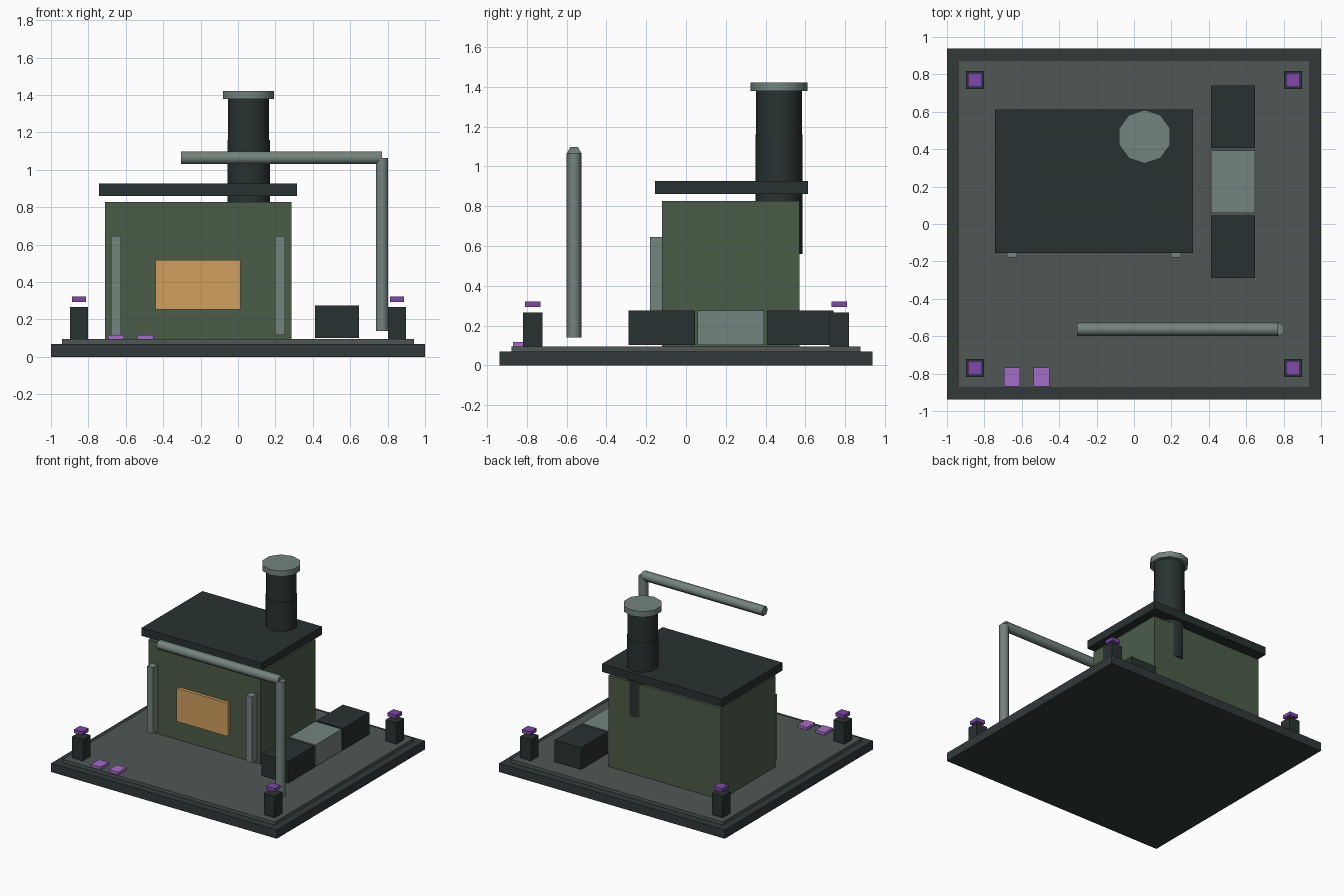
import bpy
from math import radians

if "Cube" in bpy.data.objects:
    bpy.data.objects.remove(bpy.data.objects["Cube"])


def material(name, r, g, b):
    # 0-255 screen colour to linear
    m = bpy.data.materials.new(name)
    m.diffuse_color = [(c / 255) ** 2.2 for c in (r, g, b)] + [1]
    m.use_nodes = True
    m.node_tree.nodes["Principled BSDF"].inputs["Base Color"].default_value = m.diffuse_color
    return m


DARK = material("dark_metal", 44, 54, 52)
BASE = material("base_metal", 52, 60, 59)
FLOOR = material("floor_plate", 80, 88, 84)
GREEN = material("green_wall", 76, 93, 74)
STEEL = material("steel", 115, 130, 124)
ORANGE = material("glowing_window", 208, 158, 95)
PURPLE = material("purple_light", 125, 75, 167)
LILAC = material("lilac_pad", 162, 108, 200)


def box(name, x, y, z, mat):
    """Box from (min, max) ranges on each axis."""
    bpy.ops.mesh.primitive_cube_add(size=1, location=[(a + b) / 2 for a, b in (x, y, z)])
    o = bpy.context.object
    o.name = name
    o.scale = [b - a for a, b in (x, y, z)]
    bpy.ops.object.transform_apply(location=False, rotation=False, scale=True)
    o.data.materials.append(mat)
    return o


def tube(name, sides, radius, length, centre, mat, rot=(0, 0, 0)):
    bpy.ops.mesh.primitive_cylinder_add(vertices=sides, radius=radius, depth=length,
                                        location=centre, rotation=rot)
    o = bpy.context.object
    o.name = name
    o.data.materials.append(mat)
    bpy.ops.object.shade_smooth_by_angle(angle=radians(65))
    return o


# Stepped base
box("base_slab", (-1, 1), (-0.937, 0.937), (0, 0.07), BASE)
box("floor_plate", (-0.94, 0.94), (-0.877, 0.877), (0.07, 0.095), FLOOR)

# Furnace house with raised roof
box("house_body", (-0.71, 0.285), (-0.121, 0.571), (0.095, 0.827), GREEN)
box("roof_slab", (-0.744, 0.316), (-0.156, 0.612), (0.861, 0.926), DARK)
box("front_window", (-0.44, 0.013), (-0.147, -0.115), (0.253, 0.519), ORANGE)
for i, x in enumerate((-0.653, 0.225)):
    box(f"front_strut_{i}", (x - 0.027, x + 0.027), (-0.18, -0.115), (0.117, 0.646), STEEL)

# Chimney
CX, CY = 0.057, 0.467
tube("chimney_lower", 10, 0.119, 0.60, (CX, CY, 0.86), DARK)
tube("chimney_upper", 10, 0.115, 0.24, (CX, CY, 1.27), DARK)
tube("chimney_cap", 10, 0.143, 0.045, (CX, CY, 1.4), STEEL)

# Bent pipe
tube("pipe_riser", 6, 0.0375, 0.925, (0.77, -0.562, 0.602), STEEL)
tube("pipe_arm", 6, 0.0375, 1.075, (0.2325, -0.562, 1.065), STEEL, (0, radians(90), 0))

# Row of crates
for i, (y, mat) in enumerate(((-0.122, DARK), (0.226, STEEL), (0.574, DARK))):
    box(f"crate_{i}", (0.411, 0.646), (y - 0.167, y + 0.167), (0.102, 0.276), mat)

# Corner posts with hovering lights
for sx in (-1, 1):
    for sy in (-1, 1):
        x, y = 0.85 * sx, 0.77 * sy
        tag = ("left", "right")[sx > 0] + "_" + ("front", "back")[sy > 0]
        box("post_" + tag, (x - 0.048, x + 0.048), (y - 0.048, y + 0.048), (0.095, 0.267), DARK)
        box("post_light_" + tag, (x - 0.038, x + 0.038), (y - 0.038, y + 0.038),
            (0.294, 0.322), PURPLE)

# Floor pads
for i, x in enumerate((-0.652, -0.495)):
    box(f"floor_pad_{i}", (x - 0.042, x + 0.042), (-0.868, -0.766), (0.093, 0.117), LILAC)
